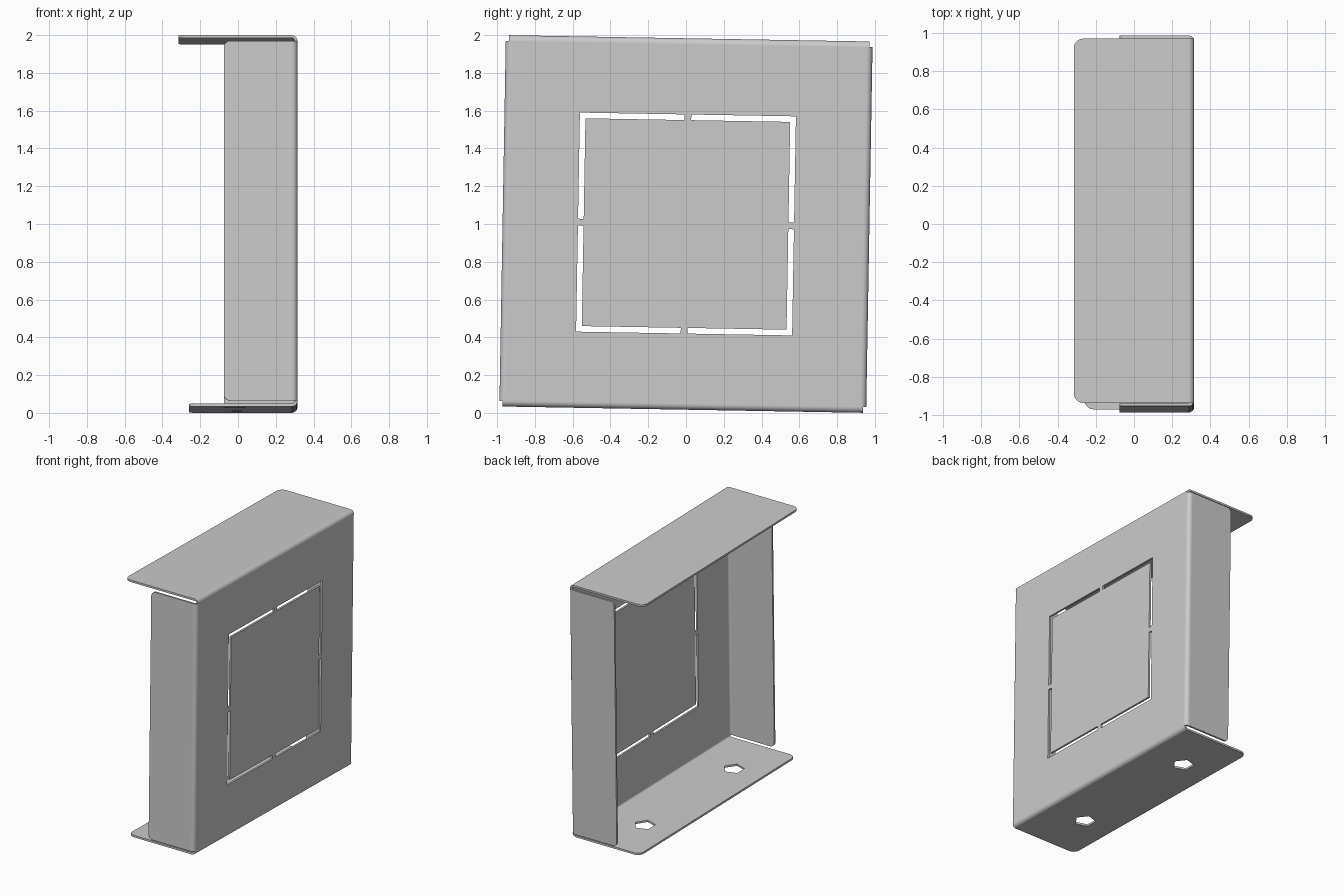
import bpy, bmesh, math
from mathutils import Matrix, Vector

if "Cube" in bpy.data.objects:
    bpy.data.objects.remove(bpy.data.objects["Cube"])

T = 0.015                 # sheet thickness
R = 0.03                  # outer bend radius
X0 = 0.315                # outer face of the main plate
HY, HZ = 0.971, 0.983     # half width / half height
X = Vector((1, 0, 0))
TILT = (Matrix.Translation((0, 0, 1))
        @ Matrix.Rotation(math.radians(-1.0), 4, 'X'))


def frame(ax, ay, az, origin):
    m = Matrix((ax, ay, az)).transposed().to_4x4()
    m.translation = origin
    return m


def arc(cx, cy, r, a0, a1, n=8):
    angles = [math.radians(a0 + (a1 - a0) * i / n) for i in range(n + 1)]
    return [(cx + r * math.cos(a), cy + r * math.sin(a)) for a in angles]


def sheet(name, loops, thickness, matrix):
    """Filled 2D outline with holes, extruded to a solid sheet."""
    cu = bpy.data.curves.new(name, 'CURVE')
    cu.dimensions, cu.fill_mode, cu.extrude = '2D', 'BOTH', thickness / 2
    for pts in loops:
        sp = cu.splines.new('POLY')
        sp.points.add(len(pts) - 1)
        for p, (x, y) in zip(sp.points, pts):
            p.co = (x, y, 0, 1)
        sp.use_cyclic_u = True
    ob = bpy.data.objects.new(name, cu)
    bpy.context.collection.objects.link(ob)
    bpy.ops.object.select_all(action='DESELECT')
    ob.select_set(True)
    bpy.context.view_layer.objects.active = ob
    bpy.ops.object.convert(target='MESH')
    ob = bpy.context.object
    bm = bmesh.new()
    bm.from_mesh(ob.data)
    bmesh.ops.remove_doubles(bm, verts=bm.verts, dist=1e-5)
    bmesh.ops.recalc_face_normals(bm, faces=bm.faces)
    bm.to_mesh(ob.data)
    bm.free()
    ob.matrix_world = TILT @ matrix
    bpy.ops.object.shade_smooth_by_angle(angle=math.radians(30))
    return ob


# Main plate with four L-shaped knockout slots
py, pz = HY - R, HZ - R
loops = [[(-py, -pz), (py, -pz), (py, pz), (-py, pz)]]
sy, sz, w, tab = 0.572, 0.58, 0.03, 0.018
for s in (-1, 1):
    for q in (-1, 1):
        ell = [(tab, sz), (sy, sz), (sy, tab), (sy - w, tab),
               (sy - w, sz - w), (tab, sz - w)]
        loops.append([(s * y, q * z) for y, z in ell])
sheet("main_plate", loops, T,
      frame((0, 1, 0), (0, 0, 1), (1, 0, 0), (X0 - T / 2, 0, 0)))

# Pentagonal mounting holes (u along the flange, v = -x)
holes = [[(c + 0.077 * math.sin(k * math.tau / 5),
           0.015 - 0.077 * math.cos(k * math.tau / 5)) for k in range(5)]
         for c in (-0.545, 0.545)]

# Flanges: name, outward direction, distance, half length, free edge x, corner radius, holes
for name, d, dist, half, xe, c, cut in (
        ("top", (0, 0, 1), HZ, 0.954, -0.315, 0.05, []),
        ("bottom", (0, 0, -1), HZ, 0.954, -0.26, 0.05, holes),
        ("left", (0, -1, 0), HY, 0.953, -0.075, 0.035, []),
        ("right", (0, 1, 0), HY, 0.953, -0.075, 0.035, [])):
    d = Vector(d)
    along = X.cross(d)
    v0, v1 = R - X0, -xe
    outline = ([(-half, v0), (half, v0)]
               + arc(half - c, v1 - c, c, 0, 90)
               + arc(c - half, v1 - c, c, 90, 180))
    # keep u pointing towards +y or +z on every side
    u = along if sum(along) > 0 else -along
    sheet(name + "_flange", [outline] + cut, T,
          frame(u, -X, u.cross(-X), d * (dist - T / 2)))
    # Rounded bend joining the flange to the plate
    bend = (arc(X0 - R, dist - R, R, 0, 90)
            + arc(X0 - R, dist - R, R - T, 90, 0))
    sheet(name + "_bend", [bend], 2 * half,
          frame(X, d, along, Vector((0, 0, 0))))
